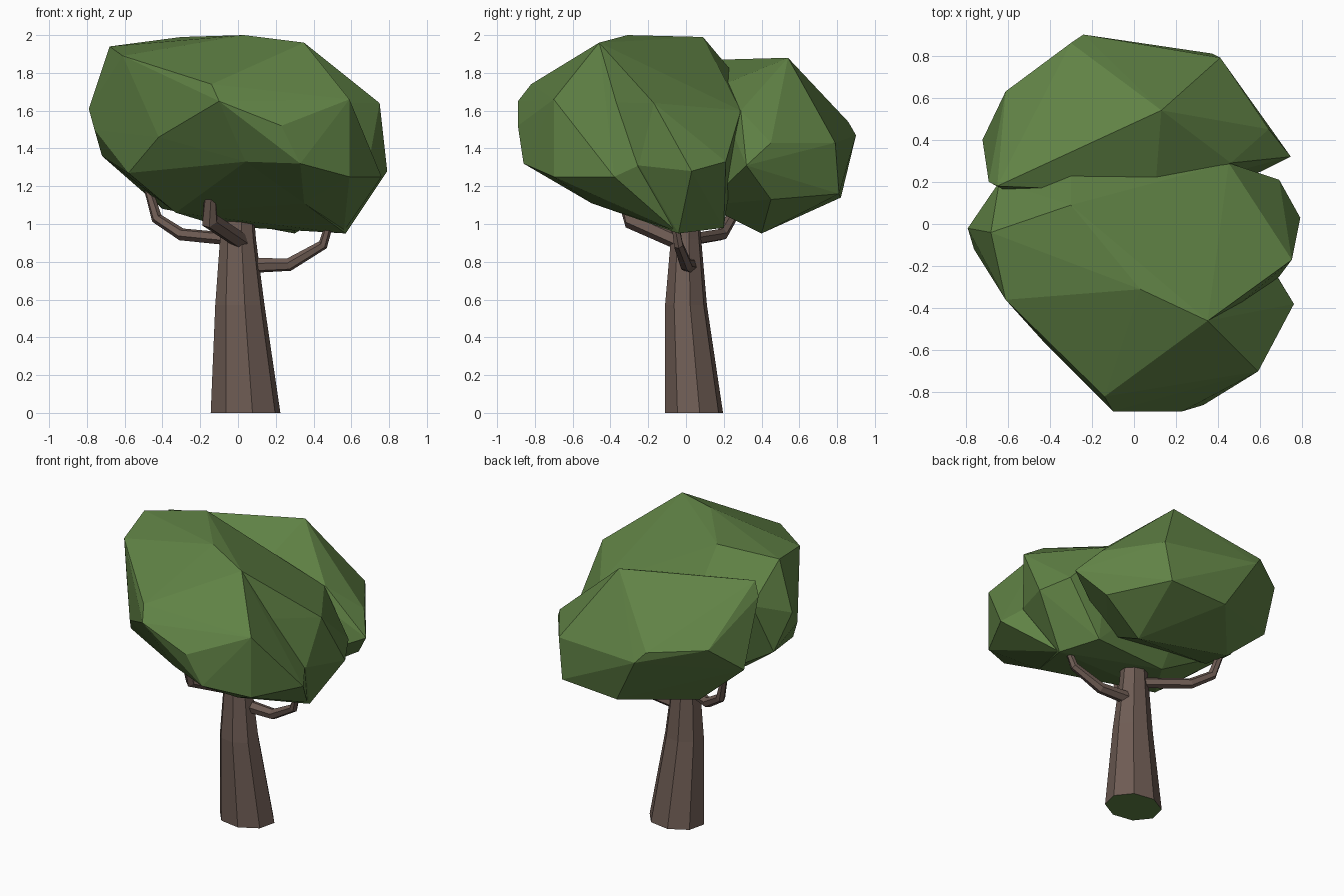
import bpy, bmesh, math
from mathutils import Vector


def material(name, rgb):
    m = bpy.data.materials.new(name)
    m.diffuse_color = (*rgb, 1)
    return m


green = material("leaf green", (0.118, 0.225, 0.06))
brown = material("bark brown", (0.158, 0.108, 0.089))


def finish(name, bm, mats):
    bmesh.ops.recalc_face_normals(bm, faces=bm.faces[:])
    me = bpy.data.meshes.new(name)
    bm.to_mesh(me)
    bm.free()
    for m in mats:
        me.materials.append(m)
    ob = bpy.data.objects.new(name, me)
    bpy.context.collection.objects.link(ob)
    return ob


def loft(name, path, radii, sides, level=False):
    """Tapered tube along a path; level=True keeps the rings horizontal."""
    bm = bmesh.new()
    pts = [Vector(p) for p in path]
    rings = []
    for i, p in enumerate(pts):
        t = (pts[min(i + 1, len(pts) - 1)] - pts[max(i - 1, 0)]).normalized()
        if level:
            a, b = Vector((1, 0, 0)), Vector((0, 1, 0))
        else:
            a = t.cross(Vector((0, 0, 1))).normalized()
            b = a.cross(t)
        ra, rb = radii[i]
        ring = []
        for k in range(sides):
            w = 2 * math.pi * (k + 0.25) / sides
            ring.append(bm.verts.new(p + a * ra * math.cos(w) + b * rb * math.sin(w)))
        rings.append(ring)
    for r0, r1 in zip(rings, rings[1:]):
        for k in range(sides):
            n = (k + 1) % sides
            bm.faces.new((r0[k], r0[n], r1[n], r1[k]))
    # end caps use the second colour
    for r in (rings[0], rings[-1]):
        bm.faces.new(r).material_index = 1
    return finish(name, bm, (brown, green))


def hull(name, points):
    """Faceted leaf clump wrapped around a few corner points."""
    bm = bmesh.new()
    for p in points:
        bm.verts.new(p)
    bmesh.ops.convex_hull(bm, input=bm.verts[:])
    bmesh.ops.delete(bm, geom=[v for v in bm.verts if not v.link_faces], context='VERTS')
    return finish(name, bm, (green,))


# trunk: leaning, tapered, eight sides
loft("trunk",
     [(0.04, 0.042, 0), (0.01, 0, 0.57), (0, 0, 0.92), (0, 0, 1.12)],
     [(0.188, 0.157), (0.133, 0.113), (0.097, 0.082), (0.08, 0.07)], 8, True)

# three bent branches
loft("right_branch",
     [(0.04, 0.02, 0.78), (0.27, 0, 0.785), (0.45, -0.04, 0.89), (0.49, -0.06, 1.02)],
     [(0.042, 0.042), (0.035, 0.035), (0.027, 0.027), (0.02, 0.02)], 6)
loft("left_branch",
     [(-0.04, 0.04, 0.92), (-0.3, 0.19, 0.945), (-0.43, 0.24, 1.03), (-0.48, 0.27, 1.2)],
     [(0.034, 0.034), (0.033, 0.033), (0.03, 0.03), (0.022, 0.022)], 6)
loft("front_branch",
     [(0.03, -0.02, 0.9), (-0.15, -0.29, 1.02), (-0.15, -0.34, 1.16)],
     [(0.045, 0.045), (0.048, 0.048), (0.03, 0.03)], 6)

# large central clump of leaves
hull("main_foliage", [
    (-0.68, -0.04, 1.94), (-0.30, 0.09, 1.99), (0.03, -0.31, 2.0), (0.35, -0.46, 1.96),
    (-0.61, -0.36, 1.89), (-0.79, -0.02, 1.61), (-0.76, -0.12, 1.5), (-0.42, -0.57, 1.46),
    (-0.14, -0.82, 1.74), (-0.10, -0.89, 1.65), (0.04, -0.74, 1.33), (0.69, -0.25, 1.31),
    (0.75, -0.17, 1.64), (0.79, 0.03, 1.28), (0.57, -0.04, 0.95), (0.35, -0.5, 1.11),
    (-0.58, -0.33, 1.27), (-0.33, -0.19, 1.06), (-0.72, 0.08, 1.36), (-0.1, 0.15, 0.99),
    (0.45, 0.29, 1.6), (0.69, 0.21, 1.33), (0.45, 0.2, 0.98), (-0.64, 0.2, 1.7),
    (-0.3, 0.3, 1.74)])

# lobe at the front right
hull("front_foliage", [
    (0.35, -0.46, 1.96), (0.03, -0.31, 1.99), (-0.14, -0.82, 1.74), (-0.10, -0.89, 1.65),
    (0.23, -0.89, 1.52), (0.59, -0.70, 1.66), (0.33, -0.86, 1.32), (0.04, -0.74, 1.33),
    (0.59, -0.70, 1.25), (0.76, -0.38, 1.25), (0.68, -0.25, 1.31), (0.35, -0.5, 1.11),
    (0.56, -0.05, 0.96)])

# lower clump at the back
hull("back_foliage", [
    (0.13, 0.54, 1.88), (-0.65, 0.18, 1.87), (-0.69, 0.2, 1.78), (-0.72, 0.40, 1.36),
    (-0.61, 0.63, 1.55), (-0.24, 0.90, 1.47), (-0.3, 0.86, 1.54), (0.41, 0.79, 1.43),
    (0.37, 0.81, 1.16), (-0.05, 0.82, 1.14), (0.64, 0.45, 1.43), (0.745, 0.32, 1.31),
    (0.60, 0.45, 1.13), (0.3, 0.40, 0.95), (-0.4, 0.42, 1.08), (0.1, 0.15, 1.72),
    (0.46, 0.29, 1.6), (0.3, 0.1, 1.1), (-0.5, 0.1, 1.2)])
